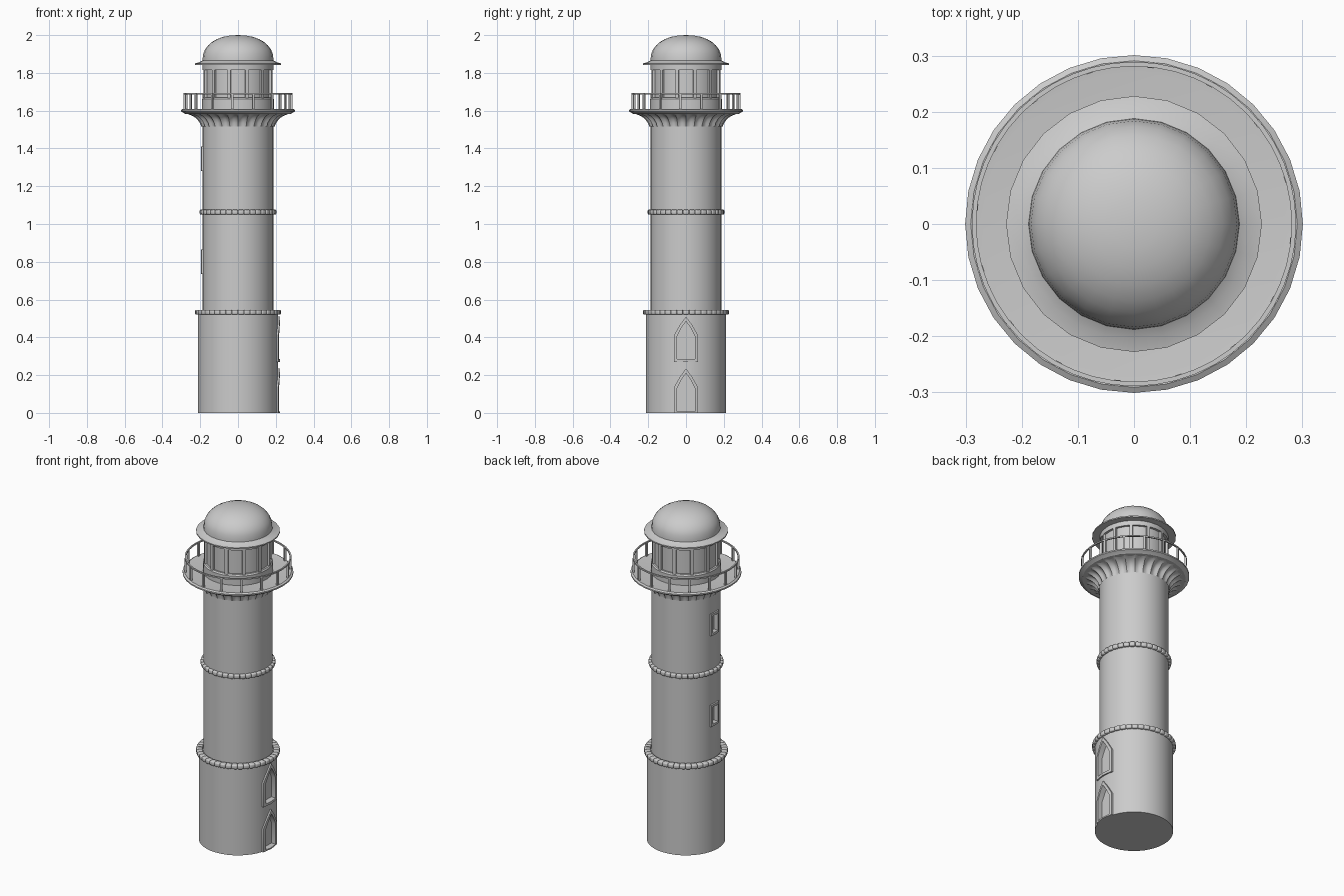
import bpy, bmesh, math
from math import sin, cos, pi
from mathutils import Matrix

if "Cube" in bpy.data.objects:
    bpy.data.objects.remove(bpy.data.objects["Cube"])


def finish(name, bm, angle=35):
    bmesh.ops.recalc_face_normals(bm, faces=bm.faces)
    me = bpy.data.meshes.new(name)
    bm.to_mesh(me)
    bm.free()
    ob = bpy.data.objects.new(name, me)
    bpy.context.collection.objects.link(ob)
    smooth(ob, angle)
    return ob


def activate(ob):
    bpy.ops.object.select_all(action='DESELECT')
    ob.select_set(True)
    bpy.context.view_layer.objects.active = ob


def smooth(ob, angle=35):
    activate(ob)
    bpy.ops.object.shade_smooth_by_angle(angle=math.radians(angle))


def lathe(name, profile, n=32, angle=35, wave=None):
    """Spin (r, z) points round z; wave(r, z, a) may modulate the radius."""
    bm = bmesh.new()
    rings = []
    for r, z in profile:
        if r == 0:
            rings.append([bm.verts.new((0, 0, z))] * n)
            continue
        ring = []
        for i in range(n):
            a = 2 * pi * i / n
            q = wave(r, z, a) if wave else r
            ring.append(bm.verts.new((q * cos(a), q * sin(a), z)))
        rings.append(ring)
    for A, B in zip(rings, rings[1:]):
        for i in range(n):
            j = (i + 1) % n
            bm.faces.new(list(dict.fromkeys((A[i], A[j], B[j], B[i]))))
    return finish(name, bm, angle)


def box_ring(name, n, radius, size, z, offset=0.0, bevel=0.0):
    """Boxes (radial, tangential, height) repeated round a circle."""
    bm = bmesh.new()
    for i in range(n):
        m = (Matrix.Rotation(2 * pi * i / n + offset, 4, 'Z')
             @ Matrix.Translation((radius, 0, z)) @ Matrix.Diagonal((*size, 1)))
        bmesh.ops.create_cube(bm, size=1, matrix=m)
    if bevel:
        bmesh.ops.bevel(bm, geom=bm.edges[:], offset=bevel, segments=2,
                        profile=0.5, affect='EDGES')
    return finish(name, bm, 50)


def arch(w, z0, zs, z1):
    return [(-w, z0), (0, z0), (w, z0), (w, zs), (w / 2, (zs + z1) / 2 + 0.006),
            (0, z1), (-w / 2, (zs + z1) / 2 + 0.006), (-w, zs)]


def rect(w, z0, z1):
    return [(-w, z0), (0, z0), (w, z0), (w, z1), (0, z1), (-w, z1)]


def frame(name, outer, inner, r_in, r_out, side):
    """Surround that wraps the tower wall on the +x or -x side."""
    bm = bmesh.new()
    loops = []
    for pts, r in ((outer, r_in), (outer, r_out), (inner, r_out), (inner, r_in)):
        loops.append([bm.verts.new((side * r * cos(y / r), r * sin(y / r), z))
                      for y, z in pts])
    n = len(outer)
    for k in range(4):
        A, B = loops[k], loops[(k + 1) % 4]
        for i in range(n):
            j = (i + 1) % n
            bm.faces.new((A[i], A[j], B[j], B[i]))
    return finish(name, bm, 30)


def recess(target, pts, x0, x1):
    """Cut a prism with outline pts into the wall."""
    bm = bmesh.new()
    A = [bm.verts.new((x0, y, z)) for y, z in pts]
    B = [bm.verts.new((x1, y, z)) for y, z in pts]
    bm.faces.new(A)
    bm.faces.new(B)
    for i in range(len(pts)):
        j = (i + 1) % len(pts)
        bm.faces.new((A[i], A[j], B[j], B[i]))
    cutter = finish("cutter", bm)
    mod = target.modifiers.new("recess", 'BOOLEAN')
    mod.object = cutter
    mod.solver = 'EXACT'
    activate(target)
    bpy.ops.object.modifier_apply(modifier=mod.name)
    bpy.data.objects.remove(cutter)


# Tower: wide base and slimmer shaft
base = lathe("tower_base", [(0, 0), (0.213, 0), (0.213, 0.53), (0, 0.53)], 40)
shaft = lathe("tower_shaft", [(0, 0.52), (0.188, 0.52), (0.188, 1.55), (0, 1.55)], 40)

# Door and pointed window on the right side
for name, z0, zs, z1, sill in (("door", 0.0, 0.135, 0.235, 0.008),
                               ("arched_window", 0.27, 0.41, 0.51, 0.285)):
    inner = arch(0.047, sill, zs - 0.004, z1 - 0.025)
    recess(base, inner, 0.188, 0.3)
    frame(name + "_frame", arch(0.065, z0, zs, z1), inner, 0.203, 0.222, 1)

# Small square windows on the left side
for i, z0 in enumerate((0.735, 1.28)):
    inner = rect(0.024, z0 + 0.014, z0 + 0.116)
    recess(shaft, inner, -0.168, -0.3)
    frame(f"small_window_frame_{i + 1}", rect(0.037, z0, z0 + 0.13), inner,
          0.18, 0.197, -1)
smooth(base, 30)
smooth(shaft, 30)

# Beaded stone bands
box_ring("lower_band", 42, 0.21, (0.034, 0.032, 0.026), 0.533, 0, 0.006)
box_ring("upper_band", 38, 0.186, (0.034, 0.031, 0.026), 1.063, 0, 0.006)

# Fluted corbel under the gallery
FLUTES = 28


def flute(r, z, a):
    t = (z - 1.515) / 0.07
    return r - (0.004 + 0.022 * t) * abs(sin(a * FLUTES / 2)) * (t < 0.99)


lathe("corbel", [(0.194, 1.515), (0.202, 1.535), (0.216, 1.554), (0.234, 1.569),
                 (0.262, 1.581), (0.28, 1.588)], FLUTES * 6, 40, flute)

# Gallery floor
lathe("gallery_floor", [(0, 1.583), (0.28, 1.583), (0.29, 1.59), (0.301, 1.596),
                        (0.301, 1.604), (0.291, 1.61), (0.27, 1.607), (0, 1.607)], 32)

# Railing
box_ring("railing_posts", 16, 0.285, (0.011, 0.011, 0.086), 1.648, math.radians(16.5))
lathe("handrail", [(0.281, 1.686), (0.289, 1.686), (0.289, 1.694), (0.281, 1.694),
                   (0.281, 1.686)], 48)

# Lantern room: plinth, recessed glass, mullions, head ring
lathe("lantern_plinth", [(0, 1.6), (0.19, 1.6), (0.19, 1.662), (0.184, 1.67), (0, 1.67)])
lathe("lantern_glass", [(0, 1.66), (0.174, 1.66), (0.174, 1.84), (0, 1.84)])
box_ring("mullions", 12, 0.176, (0.02, 0.018, 0.17), 1.745, pi / 12)
lathe("lantern_head", [(0, 1.815), (0.187, 1.815), (0.187, 1.85), (0, 1.85)])

# Domed roof with brim
dome = [(0, 1.843), (0.19, 1.843), (0.228, 1.843), (0.228, 1.85), (0.205, 1.856),
        (0.188, 1.866)]
dome += [(0.187 * cos(t * pi / 16) ** 0.9, 1.878 + 0.122 * sin(t * pi / 16))
         for t in range(0, 8)] + [(0, 2.0)]
lathe("dome_roof", dome, 24, 40)
